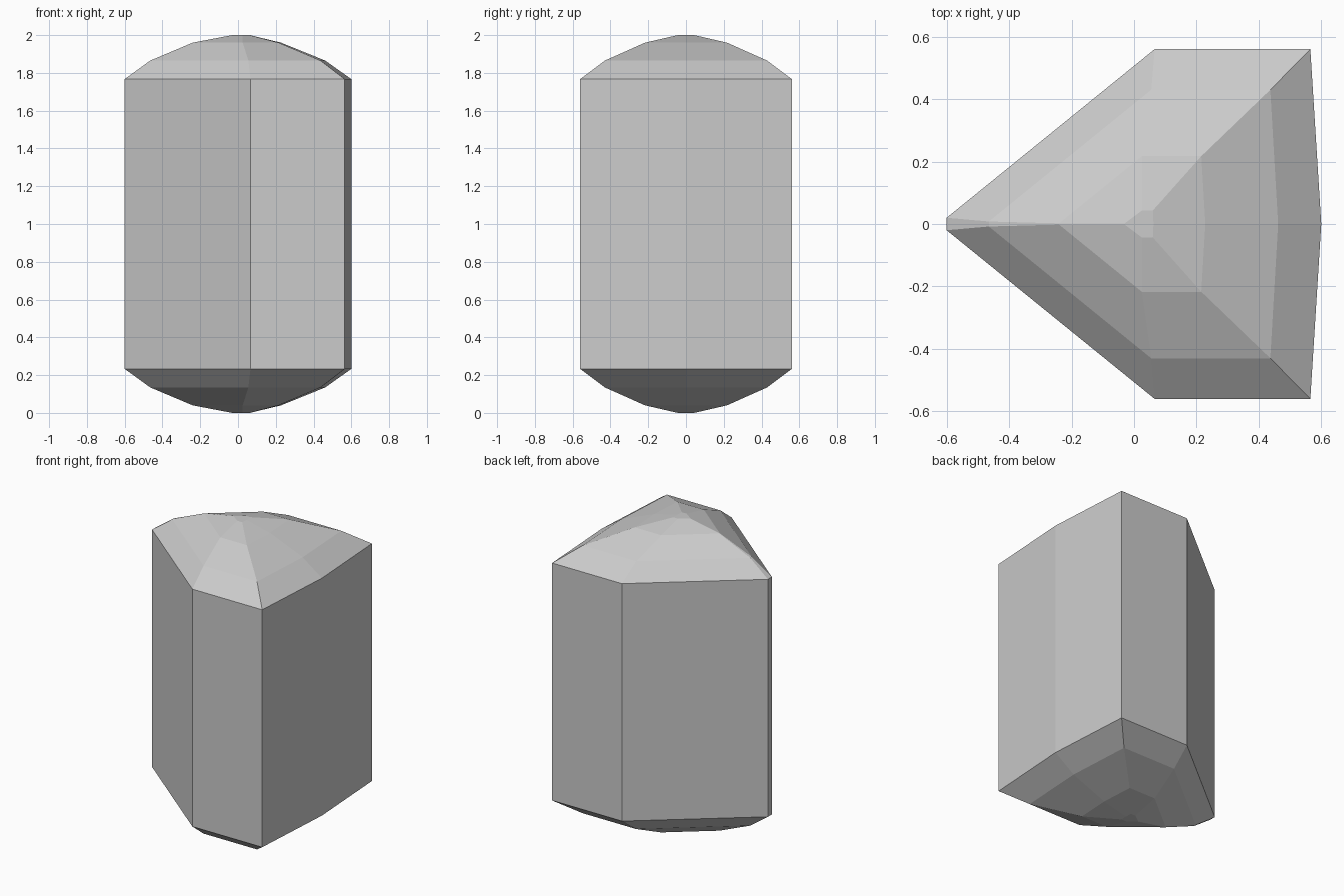
import bpy
import bmesh

cube = bpy.data.objects.get("Cube")
if cube:
    bpy.data.objects.remove(cube, do_unlink=True)

grey = bpy.data.materials.new("light_grey")
grey.use_nodes = True
colour = (0.6, 0.6, 0.6, 1)
grey.diffuse_color = colour
grey.node_tree.nodes["Principled BSDF"].inputs["Base Color"].default_value = colour

# Half outlines of the upper cap: height above the middle, then (x, half width)
levels = [
    (0.767, [(-0.60, 0.02), (0.066, 0.56), (0.565, 0.56), (0.60, 0)]),
    (0.865, [(-0.465, 0.008), (0.055, 0.43), (0.437, 0.43), (0.462, 0)]),
    (0.96, [(-0.24, 0.002), (0.025, 0.217), (0.215, 0.217), (0.228, 0)]),
    (1.0, [(-0.03, 0.002), (0.025, 0.043), (0.06, 0.043), (0.062, 0)]),
]


def full_outline(half):
    """Mirror a half outline across y and return it counter-clockwise."""
    return [(x, -w) for x, w in half] + [(x, w) for x, w in half[-2::-1]]


# Wedge-shaped prism with the same stepped cap at both ends
bm = bmesh.new()
sections = [(1 - h, p) for h, p in reversed(levels)] + [(1 + h, p) for h, p in levels]
rings = [[bm.verts.new((x, y, z)) for x, y in full_outline(p)] for z, p in sections]
for low, high in zip(rings, rings[1:]):
    for i in range(len(low)):
        j = (i + 1) % len(low)
        bm.faces.new((low[i], low[j], high[j], high[i]))
bm.faces.new(rings[0][::-1])
bm.faces.new(rings[-1])
bmesh.ops.recalc_face_normals(bm, faces=bm.faces)

mesh = bpy.data.meshes.new("crystal_body")
bm.to_mesh(mesh)
bm.free()
mesh.materials.append(grey)
crystal = bpy.data.objects.new("crystal_body", mesh)
bpy.context.collection.objects.link(crystal)
